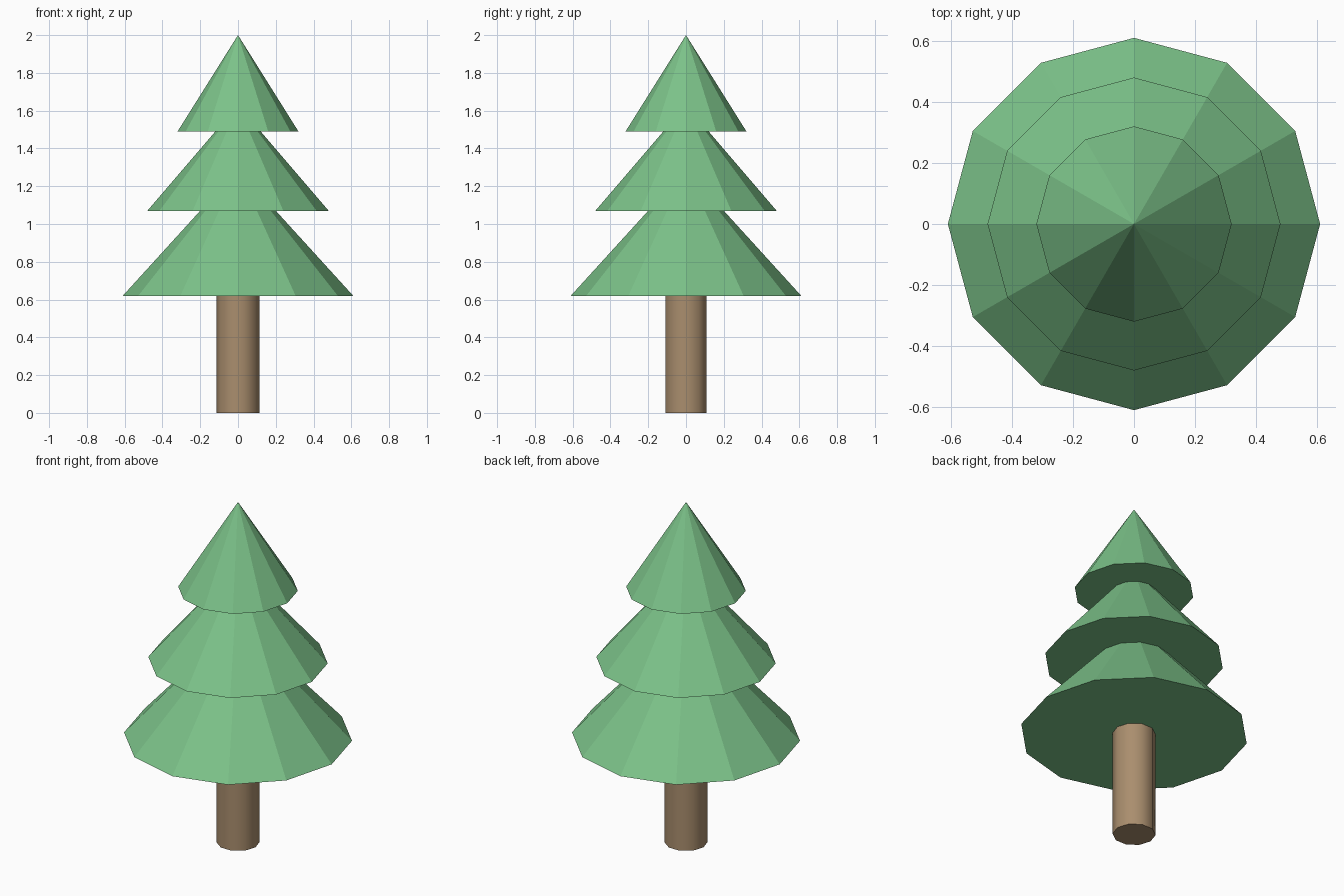
import bpy
import math

cube = bpy.data.objects.get("Cube")
if cube:
    bpy.data.objects.remove(cube, do_unlink=True)


def make_material(name, colour):
    mat = bpy.data.materials.new(name)
    mat.use_nodes = True
    mat.diffuse_color = (*colour, 1)
    for node in mat.node_tree.nodes:
        if node.type == 'BSDF_PRINCIPLED':
            node.inputs["Base Color"].default_value = (*colour, 1)
    return mat


leaf_green = make_material("leaf green", (0.20, 0.54, 0.25))
bark_brown = make_material("bark brown", (0.40, 0.27, 0.155))


def add_cone(name, radius, bottom, top, material):
    bpy.ops.mesh.primitive_cone_add(
        vertices=12, radius1=radius, radius2=0, depth=top - bottom,
        location=(0, 0, (bottom + top) / 2))
    obj = bpy.context.object
    obj.name = name
    obj.data.materials.append(material)
    return obj


# Foliage: three flat-faced tiers, each tip buried in the tier above
for name, radius, bottom, top in (
        ("lower_foliage", 0.61, 0.62, 1.29),
        ("middle_foliage", 0.48, 1.07, 1.63),
        ("upper_foliage", 0.32, 1.49, 2.0)):
    add_cone(name, radius, bottom, top, leaf_green)

# Trunk: smooth ten-sided cylinder with corners on the x axis
height = 0.63
bpy.ops.mesh.primitive_cylinder_add(
    vertices=10, radius=0.115, depth=height, location=(0, 0, height / 2),
    rotation=(0, 0, math.pi / 2))
trunk = bpy.context.object
trunk.name = "trunk"
trunk.data.materials.append(bark_brown)
bpy.ops.object.shade_smooth_by_angle(angle=math.radians(40))
